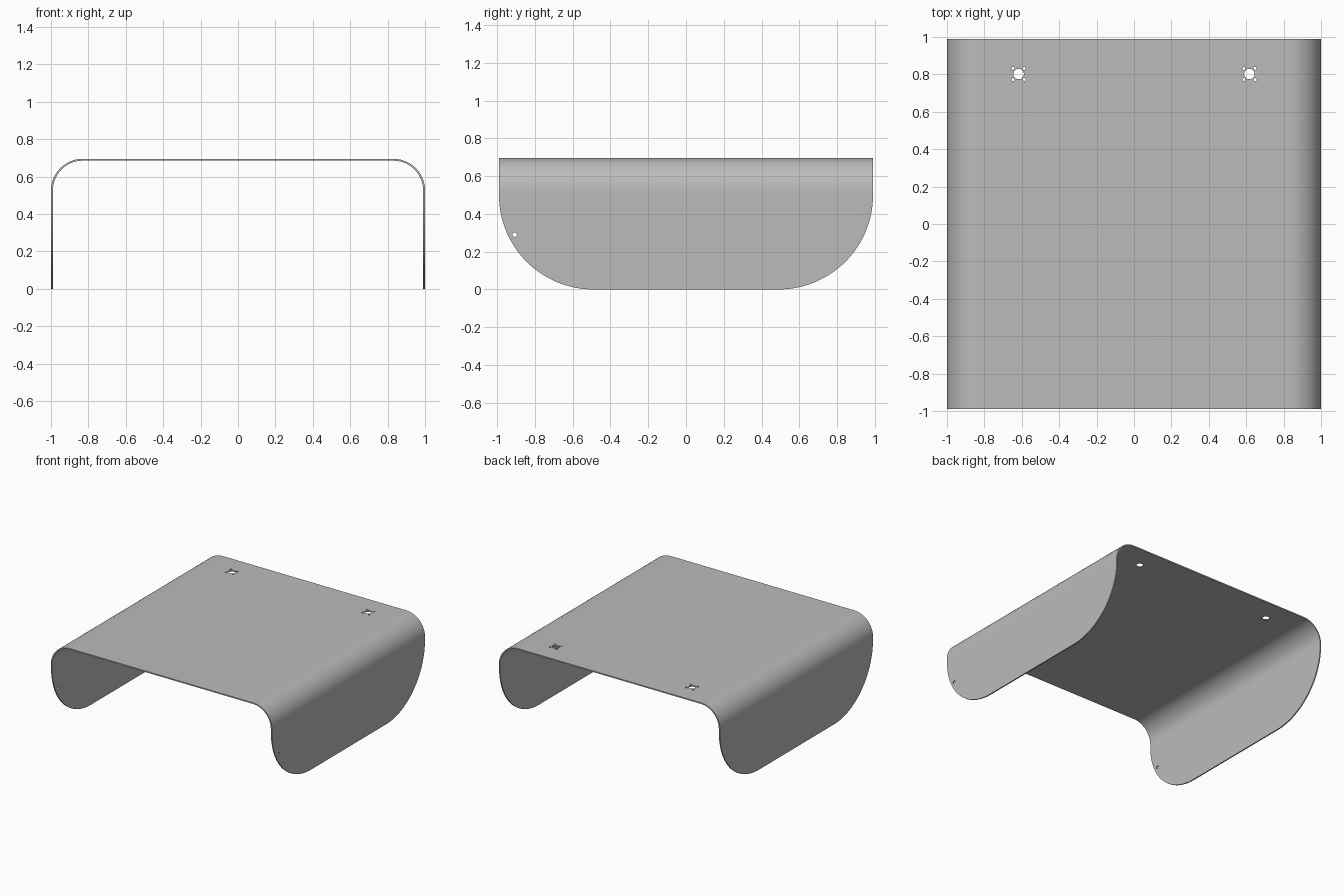
import bpy
import bmesh
from math import cos, sin, pi, radians
from mathutils import Matrix, Vector

W, D, H = 1.0, 0.99, 0.695      # half width, half depth, height
T = 0.01                        # sheet thickness
BEND, CORNER = 0.17, 0.5        # outer bend radius, side corner radius

if "Cube" in bpy.data.objects:
    bpy.data.objects.remove(bpy.data.objects["Cube"])


def arc(cx, cy, r, a0, a1, n):
    """Points on a circular arc, angles in degrees."""
    angles = [radians(a0 + (a1 - a0) * i / n) for i in range(n + 1)]
    return [(cx + r * cos(a), cy + r * sin(a)) for a in angles]


def make_object(name, bm):
    bmesh.ops.recalc_face_normals(bm, faces=bm.faces)
    mesh = bpy.data.meshes.new(name)
    bm.to_mesh(mesh)
    bm.free()
    obj = bpy.data.objects.new(name, mesh)
    bpy.context.collection.objects.link(obj)
    return obj


def prism(name, points, to_3d, travel):
    """Extrude a closed outline along a vector."""
    bm = bmesh.new()
    face = bm.faces.new([bm.verts.new(to_3d(u, v)) for u, v in points])
    new = bmesh.ops.extrude_face_region(bm, geom=[face])["geom"]
    verts = [g for g in new if isinstance(g, bmesh.types.BMVert)]
    bmesh.ops.translate(bm, verts=verts, vec=Vector(travel))
    return make_object(name, bm)


def arch(offset):
    """Front outline of the bent sheet, inset by an offset."""
    r, zc, xc = BEND - offset, H - BEND, W - BEND
    right = arc(xc, zc, r, 0, 90, 20)
    left = arc(-xc, zc, r, 90, 180, 20)
    return [(W - offset, 0)] + right + left + [(-W + offset, 0)]


# Bent sheet cover
cover = prism("cover", arch(0) + arch(T)[::-1],
              lambda x, z: (x, -D, z), (0, 2 * D, 0))

# Side outline that rounds the lower corners of both side panels
outline = ([(D, H + 0.1)] + arc(D - CORNER, CORNER, CORNER, 0, -90, 32)
           + arc(-D + CORNER, CORNER, CORNER, -90, -180, 32) + [(-D, H + 0.1)])
side_cutter = prism("side_outline_cutter", outline,
                    lambda y, z: (-W - 0.1, y, z), (2 * W + 0.2, 0, 0))

# Drills: large holes with four small ones around each, and a side hole
bm = bmesh.new()


def drill(radius, depth, matrix, segments):
    bmesh.ops.create_cone(bm, cap_ends=True, segments=segments, radius1=radius,
                          radius2=radius, depth=depth, matrix=matrix)


for sx in (-1, 1):
    centre = Vector((sx * 0.617, 0.802, H))
    drill(0.028, 0.2, Matrix.Translation(centre), 32)
    for dx in (-0.03, 0.03):
        for dy in (-0.03, 0.03):
            drill(0.008, 0.2, Matrix.Translation(centre + Vector((dx, dy, 0))), 16)
    side = Matrix.Translation((sx * W, -0.907, 0.29)) @ Matrix.Rotation(pi / 2, 4, 'Y')
    drill(0.012, 0.2, side, 20)
drills = make_object("hole_cutter", bm)

# Cut the sheet
bpy.context.view_layer.objects.active = cover
cover.select_set(True)
for cutter, operation in ((side_cutter, 'INTERSECT'), (drills, 'DIFFERENCE')):
    cutter.hide_render = True
    mod = cover.modifiers.new(cutter.name, 'BOOLEAN')
    mod.object, mod.operation, mod.solver = cutter, operation, 'EXACT'
    bpy.ops.object.modifier_apply(modifier=mod.name)
    bpy.data.objects.remove(cutter)

# Grey metal
grey = bpy.data.materials.new("grey_metal")
grey.use_nodes = True
colour = (0.5, 0.5, 0.5, 1)
grey.diffuse_color = colour
grey.node_tree.nodes["Principled BSDF"].inputs["Base Color"].default_value = colour
cover.data.materials.clear()
cover.data.materials.append(grey)
bpy.ops.object.shade_smooth_by_angle(angle=radians(30))
